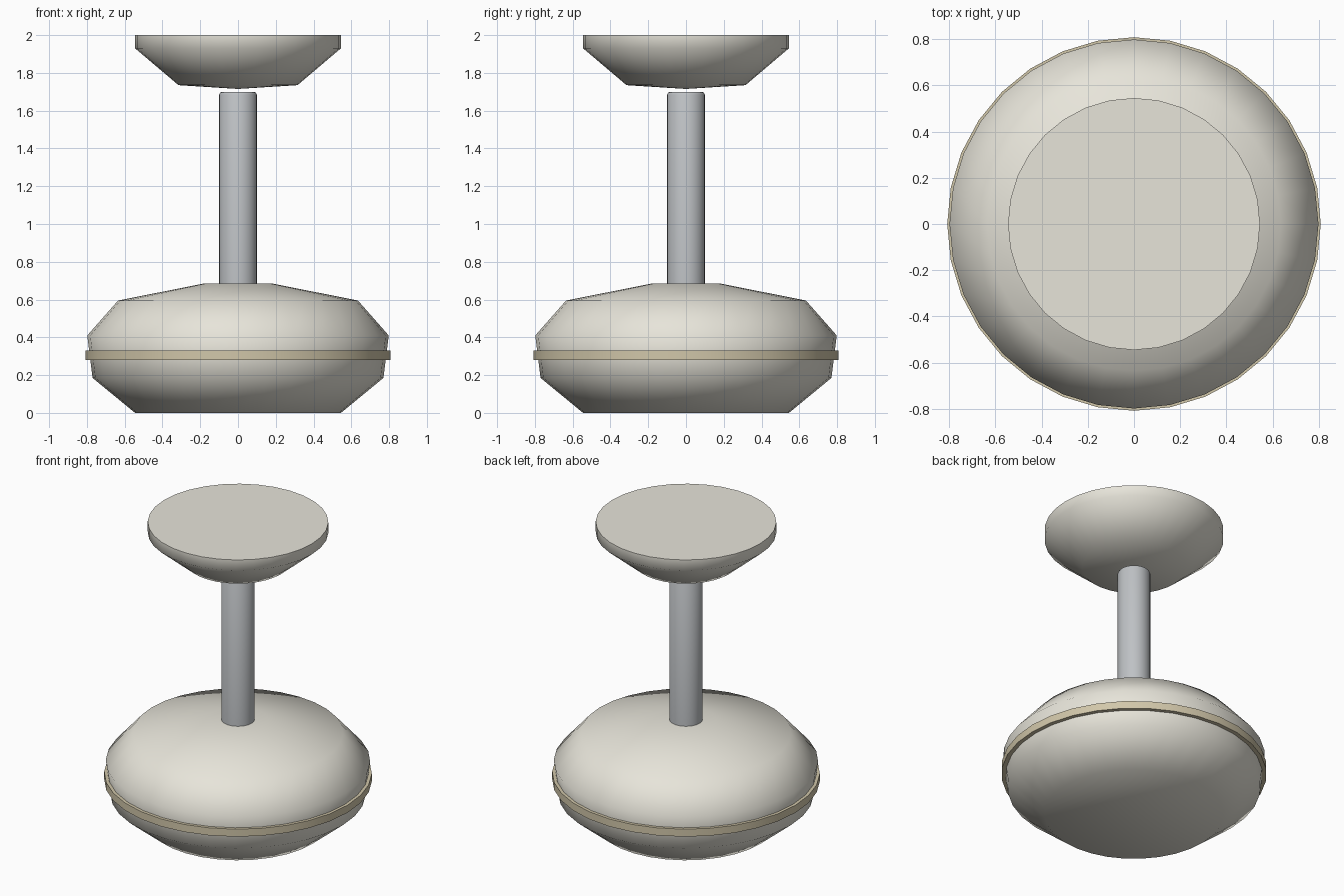
import bpy, bmesh, math

if "Cube" in bpy.data.objects:
    bpy.data.objects.remove(bpy.data.objects["Cube"])

SIDES = 32


def material(name, rgb):
    m = bpy.data.materials.new(name)
    m.diffuse_color = (*rgb, 1)
    m.use_nodes = True
    m.node_tree.nodes["Principled BSDF"].inputs["Base Color"].default_value = m.diffuse_color
    return m


def lathe(name, profile, mat, closed=False):
    """Revolve (radius, z) points round z, listed from bottom to top along the outside."""
    bm = bmesh.new()
    rings = []
    for r, z in profile:
        if r == 0:
            rings.append([bm.verts.new((0, 0, z))] * SIDES)
        else:
            rings.append([bm.verts.new((r * math.cos(2 * math.pi * i / SIDES),
                                        r * math.sin(2 * math.pi * i / SIDES), z))
                          for i in range(SIDES)])
    pairs = list(zip(rings, rings[1:]))
    if closed:
        pairs.append((rings[-1], rings[0]))
    for a, b in pairs:
        for i in range(SIDES):
            j = (i + 1) % SIDES
            bm.faces.new(list(dict.fromkeys([a[i], a[j], b[j], b[i]])))
    if not closed:  # flat caps on open ends
        if profile[0][0] > 0:
            bm.faces.new(rings[0][::-1])
        if profile[-1][0] > 0:
            bm.faces.new(rings[-1])
    bmesh.ops.recalc_face_normals(bm, faces=bm.faces)
    mesh = bpy.data.meshes.new(name)
    bm.to_mesh(mesh)
    bm.free()
    mesh.materials.append(mat)
    ob = bpy.data.objects.new(name, mesh)
    bpy.context.collection.objects.link(ob)
    bpy.ops.object.select_all(action='DESELECT')
    ob.select_set(True)
    bpy.context.view_layer.objects.active = ob
    bpy.ops.object.shade_smooth_by_angle(angle=math.radians(60))
    return ob


cream = material("cream", (0.80, 0.78, 0.70))
tan = material("tan", (0.64, 0.57, 0.40))
steel = material("steel", (0.52, 0.54, 0.56))

# Rounded base body
lathe("base_body", [(0.545, 0), (0.77, 0.185), (0.798, 0.41),
                    (0.635, 0.595), (0.18, 0.685)], cream)

# Trim band round the base
lathe("trim_band", [(0.77, 0.28), (0.808, 0.28), (0.808, 0.33), (0.77, 0.33)], tan, closed=True)

# Central post with softened top edge
lathe("post", [(0.1, 0.66), (0.1, 1.685), (0.095, 1.695), (0.085, 1.70)], steel)

# Floating top cup
lathe("top_cup", [(0, 1.715), (0.315, 1.735), (0.545, 1.93), (0.545, 2.0)], cream)
